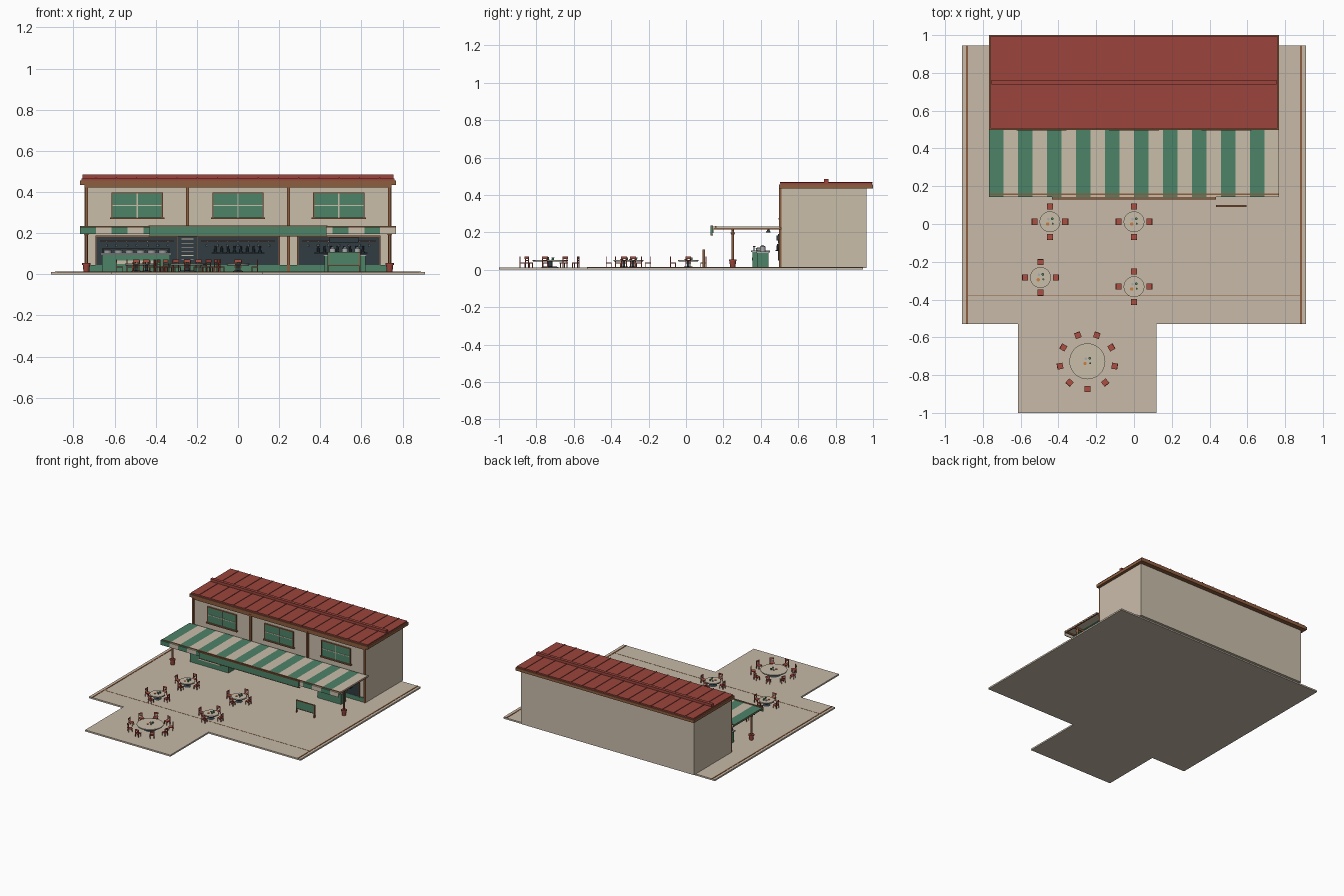
import bpy, bmesh, math
from mathutils import Matrix, Vector

if "Cube" in bpy.data.objects:
    bpy.data.objects.remove(bpy.data.objects["Cube"])

COL = {"red": (.33, .06, .045), "cream": (.59, .51, .40), "green": (.075, .23, .14),
       "dark": (.03, .045, .055), "brown": (.27, .11, .05), "paving": (.57, .49, .39),
       "steel": (.40, .42, .42), "chair_red": (.42, .08, .055), "orange": (.6, .22, .06)}
MATS = {}
for k, c in COL.items():
    MATS[k] = bpy.data.materials.new(k)
    MATS[k].diffuse_color = (*c, 1)


class Part:
    """Collects boxes and cylinders into one named mesh."""
    def __init__(self, name, mat):
        self.name, self.mat, self.bm = name, mat, bmesh.new()

    def box(self, x0, x1, y0, y1, z0, z1, m=Matrix()):
        t = Matrix.Translation(((x0 + x1) / 2, (y0 + y1) / 2, (z0 + z1) / 2))
        s = Matrix.Diagonal((x1 - x0, y1 - y0, z1 - z0, 1))
        bmesh.ops.create_cube(self.bm, size=1, matrix=m @ t @ s)
        return self

    def cyl(self, x, y, z0, z1, r, r2=None, n=16):
        bmesh.ops.create_cone(self.bm, cap_ends=True, segments=n, radius1=r,
                              radius2=r if r2 is None else r2, depth=z1 - z0,
                              matrix=Matrix.Translation((x, y, (z0 + z1) / 2)))
        return self

    def done(self, smooth=False):
        me = bpy.data.meshes.new(self.name)
        self.bm.to_mesh(me)
        self.bm.free()
        me.materials.append(MATS[self.mat])
        ob = bpy.data.objects.new(self.name, me)
        bpy.context.collection.objects.link(ob)
        if smooth:
            bpy.context.view_layer.objects.active = ob
            ob.select_set(True)
            bpy.ops.object.shade_smooth_by_angle(angle=math.radians(40))
            ob.select_set(False)
        return ob


G = 0.012  # paving level

# paving: T-shaped slab extruded from its outline
p = Part("paving", "paving")
outline = [(-.91, -.53), (-.615, -.53), (-.615, -1), (.118, -1), (.118, -.53),
           (.91, -.53), (.91, .945), (-.91, .945)]
f = p.bm.faces.new([p.bm.verts.new((x, y, 0)) for x, y in outline])
ext = bmesh.ops.extrude_face_region(p.bm, geom=[f])
bmesh.ops.translate(p.bm, vec=(0, 0, G),
                    verts=[v for v in ext["geom"] if isinstance(v, bmesh.types.BMVert)])
bmesh.ops.recalc_face_normals(p.bm, faces=p.bm.faces)
p.done()
p = Part("paving_edge_strips", "brown")
for s in (-1, 1):
    p.box(s * .885 - .005, s * .885 + .005, -.53, .945, G - .002, G + .002)
p.box(-.88, .88, -.382, -.378, G - .002, G + .001)
p.done()

# building body
Part("building_walls", "cream").box(-.745, .745, .51, .965, .01, .44).done()
Part("roof_fascia", "brown").box(-.768, .768, .498, 1, .434, .456).done()
Part("roof_sheet", "red").box(-.76, .76, .505, .994, .45, .466).done()
p = Part("roof_seams", "red")
for i in range(15):
    x = -.69 + i * .0985
    p.box(x - .003, x + .003, .503, .996, .46, .470)
p.done()
Part("roof_ridge_cap", "red").box(-.755, .755, .738, .762, .464, .486).done()

# facade columns and bands
p = Part("facade_columns", "brown")
for x in (-.737, -.245, .245, .737):
    p.box(x - .007, x + .007, .497, .515, G, .436)
p.box(-.745, .745, .5, .512, .422, .436)
p.done()
Part("facade_base_band", "green").box(-.73, .73, .502, .512, G, .045).done()

# upper windows
glass, bars, frame = (Part("upper_window_shutters", "green"), Part("window_bars", "cream"),
                      Part("window_frames", "brown"))
for x in (-.49, 0, .49):
    glass.box(x - .12, x + .12, .503, .512, .277, .393)
    bars.box(x - .003, x + .003, .5, .506, .277, .393)
    bars.box(x - .12, x + .12, .5, .506, .332, .338)
    for s in (-1, 1):
        frame.box(x + s * .122 - .003, x + s * .122 + .003, .499, .512, .273, .397)
    frame.box(x - .125, x + .125, .499, .512, .392, .398)
    frame.box(x - .132, x + .132, .494, .512, .268, .277)
for q in (glass, bars, frame):
    q.done()

# shop openings with trim, hanging ladles and bottle shelves
dark, trim, ladle = (Part("shop_openings", "dark"), Part("opening_trim", "brown"),
                     Part("hanging_ladles", "steel"))
for x in (-.49, 0, .49):
    dark.box(x - .198, x + .198, .505, .512, .042, .185)
    trim.box(x - .203, x + .203, .5, .512, .182, .188)
    for s in (-1, 1):
        trim.box(x + s * .2 - .003, x + s * .2 + .003, .5, .512, .042, .185)
    trim.box(x - .18, x + .18, .495, .508, .16, .164)
    for i in range(7):
        lx = x - .15 + i * .05
        ladle.box(lx - .0015, lx + .0015, .495, .498, .142, .162)
        ladle.cyl(lx, .4965, .134, .144, .005, n=8)
for q in (dark, trim, ladle):
    q.done()
Part("menu_board", "dark").box(-.292, -.2, .493, .503, .05, .19).done()
p = Part("menu_board_lines", "cream")
for i in range(6):
    p.box(-.275, -.217, .491, .494, .07 + i * .02, .073 + i * .02)
p.done()

# striped awning: sheet, valance and frame
stripes = [Part("awning_green_stripes", "green"), Part("awning_cream_stripes", "cream")]
w = 1.534 / 20
for i in range(20):
    x0 = -.767 + i * w
    stripes[i % 2].box(x0, x0 + w, .145, .5, .224, .231)
    stripes[i % 2].box(x0, x0 + w, .142, .148, .197, .231)
for q in stripes:
    q.done()
p = Part("awning_frame", "brown")
p.box(-.767, .767, .154, .162, .215, .235)
for x in (-.762, -.245, .245, .762):
    p.box(x - .004, x + .004, .148, .51, .216, .225)
p.box(-.767, .767, .246, .254, .21, .224)
p.done()
Part("front_sign_board", "green").box(-.43, .43, .132, .142, .187, .234).done()
p = Part("front_sign_frame", "brown")
p.box(-.435, .435, .13, .144, .232, .237).box(-.435, .435, .13, .144, .184, .188)
p.done()

# awning posts and planter bases
post, pot = Part("awning_posts", "brown"), Part("post_pots", "red")
for s in (-1, 1):
    x = s * .737
    post.cyl(x, .25, G, .216, .007, n=12).cyl(x, .25, .185, .2, .007, .013, n=12)
    pot.cyl(x, .25, G, .05, .014, .018, n=12).cyl(x, .25, .046, .054, .021, n=12)
post.done(True)
pot.done(True)

# food counter with trays, glass case and pots
Part("food_counter", "green").box(-.66, -.33, .355, .44, G, .095).done()
Part("counter_top", "steel").box(-.668, -.322, .347, .448, .095, .103).done()
p = Part("counter_front_panel", "cream").box(-.59, -.4, .352, .356, .05, .066)
p.done()
p, food = Part("food_trays", "steel"), Part("food", "orange")
for i in range(6):
    x = -.635 + i * .054
    p.cyl(x, .395, .103, .117, .02, .023, n=12)
    food.cyl(x, .395, .115, .12, .019, .012, n=12)
p.done(True)
food.done(True)
p = Part("counter_case", "dark")
for x in (-.655, -.335):
    p.box(x - .003, x + .003, .36, .365, .103, .126)
p.box(-.66, -.33, .358, .372, .122, .126)
p.done()

# drinks station and its sign, wall fan boxes
Part("drinks_counter", "green").box(.42, .62, .38, .44, G, .09).done()
Part("drinks_counter_top", "steel").box(.414, .626, .374, .446, .09, .097).done()
p = Part("drink_urns", "steel")
for x in (.46, .52, .58):
    p.cyl(x, .41, .097, .125, .015, n=12).cyl(x, .41, .125, .132, .012, .004, n=12)
p.done(True)
Part("drinks_sign", "dark").box(.445, .585, .485, .5, .155, .182).done()
p = Part("wall_shelf", "dark")
for x in (0, .5):
    p.box(x - .13, x + .13, .478, .506, .1, .106)
    for i in range(8):
        p.cyl(x - .11 + i * .031, .49, .106, .138, .007, .004, n=8)
p.done()

# pendant lamps under the awning
p = Part("pendant_lamps", "dark")
for x in (-.6, -.3, 0, .3, .6):
    p.cyl(x, .44, .212, .226, .002, n=6).cyl(x, .44, .2, .214, .013, .005, n=12)
p.done(True)

# standing sign on the terrace
Part("standing_sign", "green").box(.435, .595, .091, .099, .045, .107).done()
p = Part("standing_sign_frame", "brown")
for x in (.438, .592):
    p.box(x - .003, x + .003, .089, .101, G, .109)
p.box(.435, .595, .089, .101, .105, .109).box(.435, .595, .089, .101, .043, .047)
p.done()


# dining sets
def dining(tag, cx, cy, r, ring, n, start):
    Part(tag + "_table_top", "cream").cyl(cx, cy, .048, .053, r, n=32).done(True)
    p = Part(tag + "_table_base", "dark").cyl(cx, cy, .043, .049, r * .96, n=32)
    p.cyl(cx, cy, G, .045, r * .13, n=12).cyl(cx, cy, G, .018, r * .5, r * .35, n=20)
    p.done(True)
    for name, mat, dx, dy, rad, h in (("plate", "orange", -.012, -.012, .009, .004),
                                      ("cup", "green", .012, .016, .007, .012),
                                      ("bowl", "steel", -.008, .014, .007, .006),
                                      ("glass", "green", .015, -.01, .005, .014)):
        Part(f"{tag}_{name}", mat).cyl(cx + dx, cy + dy, .053, .053 + h, rad * .8, rad, n=12).done(True)
    c = Part(tag + "_chairs", "chair_red")
    for i in range(n):
        a = start + i * math.tau / n
        m = (Matrix.Translation((cx, cy, 0)) @ Matrix.Rotation(a, 4, "Z")
             @ Matrix.Translation((ring, 0, 0)))
        c.box(-.016, .016, -.016, .016, .034, .039, m)
        for sy in (-1, 1):
            y = sy * .0135
            c.box(-.0155, -.0115, y - .002, y + .002, G, .035, m)
            c.box(.0115, .0155, y - .002, y + .002, G, .07, m)
        c.box(.012, .016, -.016, .016, .058, .071, m)
        c.box(.012, .015, -.014, .014, .047, .051, m)
    c.done()


for k, (x, y) in enumerate([(-.445, .012), (0, .012), (-.495, -.283), (0, -.332)]):
    dining(f"small_set_{k + 1}", x, y, .055, .081, 4, 0)
dining("large_set", -.247, -.727, .095, .147, 9, -math.pi / 2)

for m in bpy.data.materials:
    if m.users and not m.is_grease_pencil:
        m.use_nodes = True
        m.node_tree.nodes["Principled BSDF"].inputs["Base Color"].default_value = m.diffuse_color
